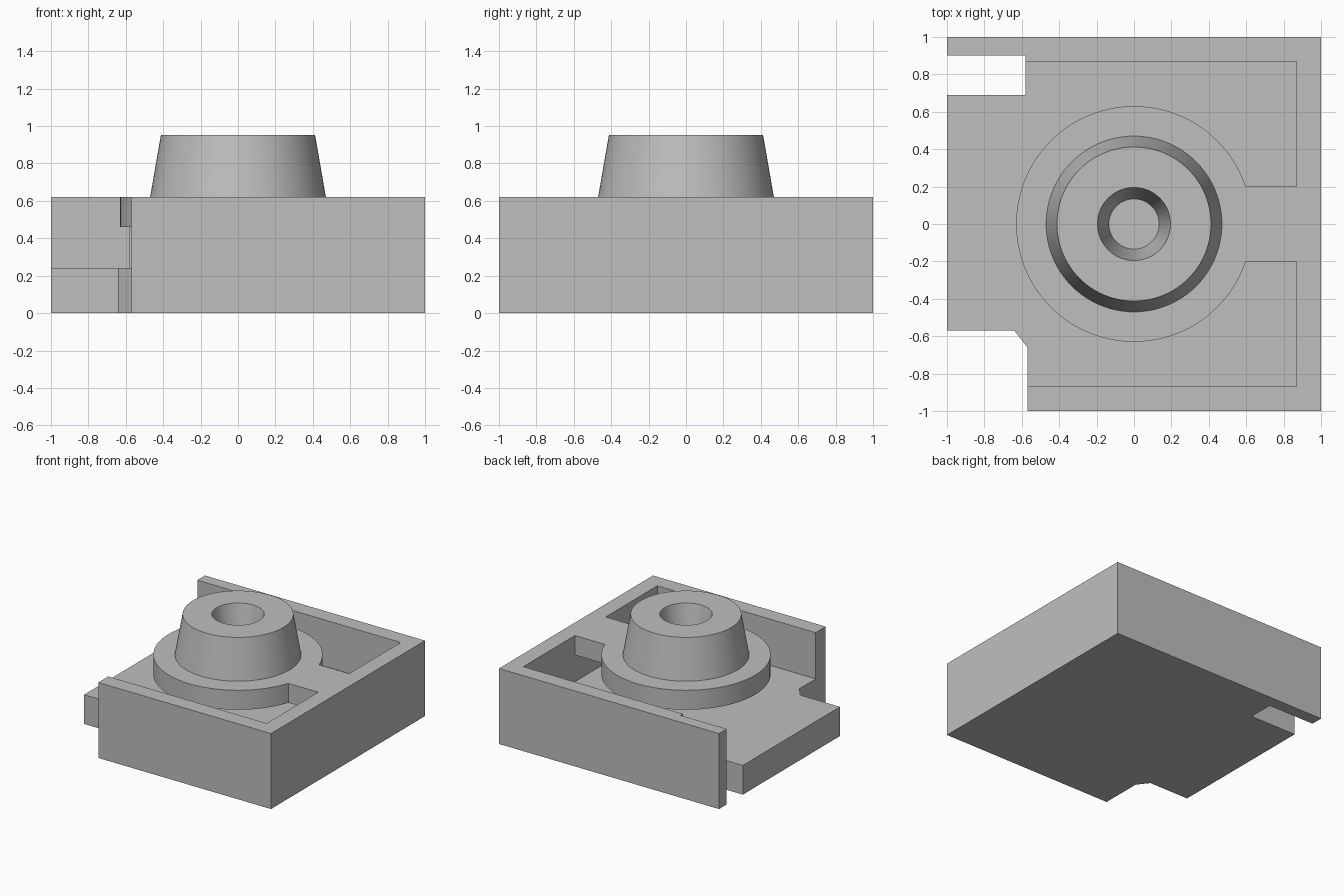
import bpy, bmesh, math

cube = bpy.data.objects.get("Cube")
if cube:
    bpy.data.objects.remove(cube, do_unlink=True)

# Single plain grey
GREY = (0.52, 0.52, 0.52, 1.0)
grey = bpy.data.materials.new("light_grey")
grey.use_nodes = True
grey.diffuse_color = GREY
grey.node_tree.nodes["Principled BSDF"].inputs["Base Color"].default_value = GREY

HEIGHT, FLOOR, WALL = 0.62, 0.24, 0.87
SEGMENTS = 96


def make_object(name, bm):
    bmesh.ops.recalc_face_normals(bm, faces=bm.faces)
    mesh = bpy.data.meshes.new(name)
    bm.to_mesh(mesh)
    bm.free()
    mesh.materials.append(grey)
    obj = bpy.data.objects.new(name, mesh)
    bpy.context.collection.objects.link(obj)
    return obj


def prism(name, outline, z0, z1):
    """Extrude a plan outline between two heights."""
    bm = bmesh.new()
    face = bm.faces.new([bm.verts.new((x, y, z0)) for x, y in outline])
    top = bmesh.ops.extrude_face_region(bm, geom=[face])["geom"]
    verts = [v for v in top if isinstance(v, bmesh.types.BMVert)]
    bmesh.ops.translate(bm, verts=verts, vec=(0, 0, z1 - z0))
    return make_object(name, bm)


def activate(obj):
    bpy.ops.object.select_all(action='DESELECT')
    obj.select_set(True)
    bpy.context.view_layer.objects.active = obj


def combine(target, tool, operation):
    activate(target)
    mod = target.modifiers.new(operation, 'BOOLEAN')
    mod.operation, mod.solver, mod.object = operation, 'EXACT', tool
    bpy.ops.object.modifier_apply(modifier=mod.name)
    bpy.data.objects.remove(tool, do_unlink=True)


# Tray block, with a chamfered front corner notch and a rear slot
tray = prism("tray", [
    (1, -1), (1, 1), (-1, 1), (-1, 0.9), (-0.58, 0.9), (-0.58, 0.69),
    (-1, 0.69), (-1, -0.57), (-0.64, -0.57), (-0.57, -0.66), (-0.57, -1),
], 0, HEIGHT)

# Hollow interior, open on one side
cavity = prism("cavity", [(-1.2, -WALL), (WALL, -WALL), (WALL, WALL), (-1.2, WALL)],
               FLOOR, HEIGHT + 0.2)
combine(tray, cavity, 'DIFFERENCE')

# Raised round platform, carried by a bridge from the side wall
RADIUS, BRIDGE = 0.63, 0.2
start = math.asin(BRIDGE / RADIUS)
sweep = 2 * (math.pi - start)
arc = [(RADIUS * math.cos(start + sweep * i / SEGMENTS),
        RADIUS * math.sin(start + sweep * i / SEGMENTS)) for i in range(SEGMENTS + 1)]
platform = prism("platform", arc + [(0.94, -BRIDGE), (0.94, BRIDGE)], 0.46, HEIGHT)
combine(tray, platform, 'UNION')

# Tapered boss with a tapered blind hole, turned from a profile
bm = bmesh.new()
profile = [(0.47, HEIGHT), (0.412, 0.953), (0.195, 0.953), (0.134, HEIGHT)]
points = [bm.verts.new((r, 0, z)) for r, z in profile]
edges = [bm.edges.new(pair) for pair in zip(points, points[1:])]
bmesh.ops.spin(bm, geom=points + edges, cent=(0, 0, 0), axis=(0, 0, 1),
               angle=2 * math.pi, steps=SEGMENTS, use_merge=True)
bmesh.ops.remove_doubles(bm, verts=bm.verts, dist=0.0001)
boss = make_object("boss", bm)

# An open ring has no bottom, so make sure its top faces up
top_face = max(boss.data.polygons, key=lambda p: p.center.z)
if top_face.normal.z < 0:
    boss.data.flip_normals()

for obj in (tray, boss):
    activate(obj)
    bpy.ops.object.shade_smooth_by_angle(angle=math.radians(30))
